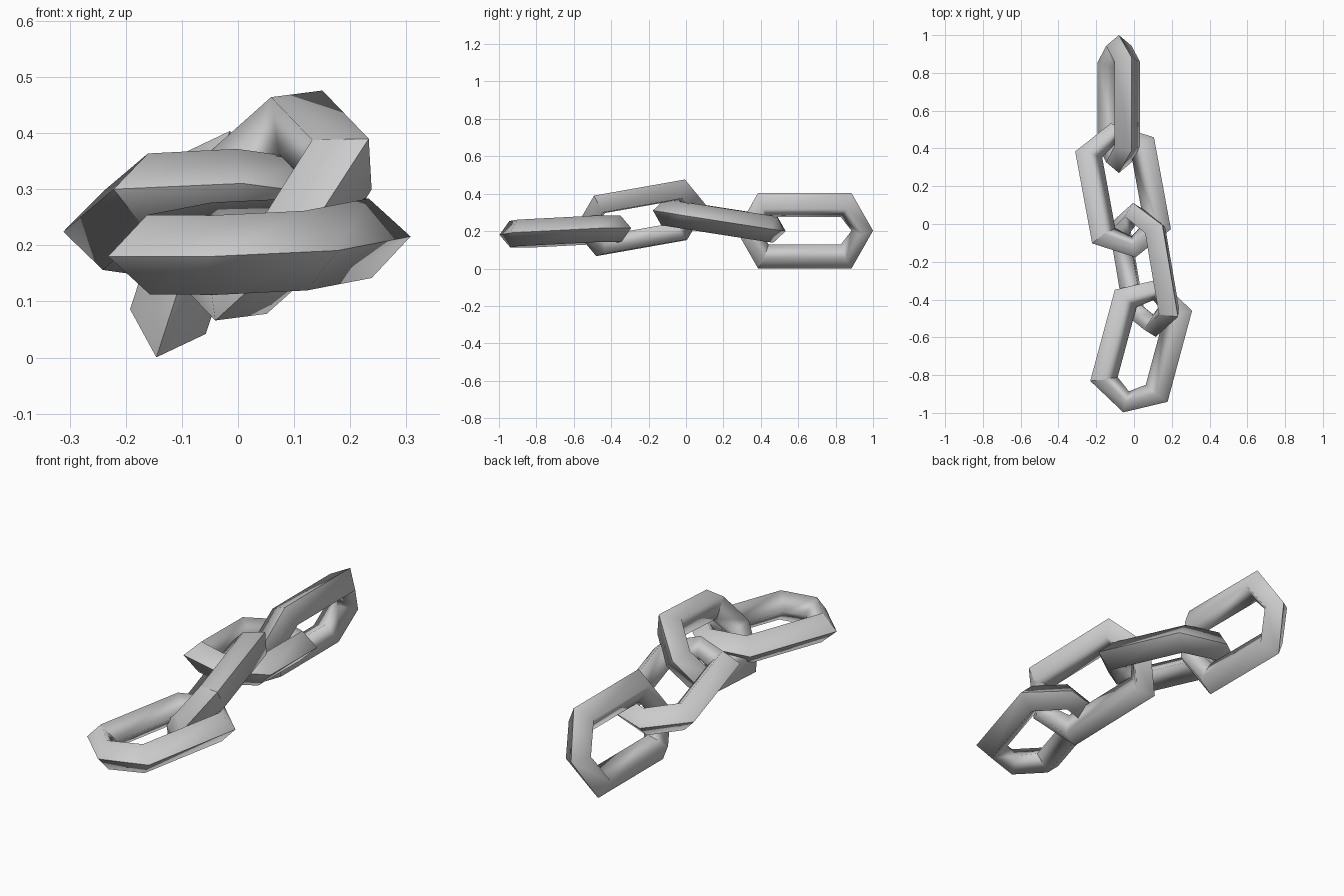
import bpy, bmesh
from mathutils import Vector, Matrix

cube = bpy.data.objects.get("Cube")
if cube:
    bpy.data.objects.remove(cube, do_unlink=True)

steel = bpy.data.materials.new("steel_grey")
steel.use_nodes = True
GREY = (0.6, 0.6, 0.6, 1)
steel.diffuse_color = GREY
steel.node_tree.nodes["Principled BSDF"].inputs["Base Color"].default_value = GREY

# Link shape: outer, middle and inner hexagons as (corner length, tip length, half width)
OUTER, MIDDLE, INNER = (0.25, 0.365, 0.212), (0.222, 0.308, 0.145), (0.193, 0.25, 0.077)
HALF_THICK = 0.071


def hexagon(corner, tip, width, height):
    """Six points, starting at the corner where the ring seam sits."""
    return [Vector((l, w, height)) for l, w in (
        (-corner, -width), (corner, -width), (tip, 0),
        (corner, width), (-corner, width), (-tip, 0))]


def make_link(name, centre, along, across):
    """A six-sided link with a diamond section, creased on its outer rim."""
    along = Vector(along).normalized()
    normal = along.cross(Vector(across)).normalized()
    across = normal.cross(along)
    frame = Matrix((along, across, normal)).transposed()
    bm = bmesh.new()
    loops = [[bm.verts.new(frame @ p + Vector(centre)) for p in hexagon(*size, h)]
             for size, h in ((OUTER, 0), (MIDDLE, HALF_THICK),
                             (INNER, 0), (MIDDLE, -HALF_THICK))]
    for k in range(4):
        a, b = loops[k], loops[(k + 1) % 4]
        for i in range(6):
            j = (i + 1) % 6
            bm.faces.new((a[i], a[j], b[j], b[i])).smooth = True
    bmesh.ops.recalc_face_normals(bm, faces=bm.faces[:])
    # Crease the outer rim and the one seam ring
    for i in range(6):
        bm.edges.get((loops[0][i], loops[0][(i + 1) % 6])).smooth = False
    for k in range(4):
        bm.edges.get((loops[k][0], loops[(k + 1) % 4][0])).smooth = False
    mesh = bpy.data.meshes.new(name)
    bm.to_mesh(mesh)
    bm.free()
    mesh.materials.append(steel)
    obj = bpy.data.objects.new(name, mesh)
    bpy.context.collection.objects.link(obj)


# Chain from front to back: centre, length direction, width direction
make_link("front_link", (0.038, -0.645, 0.198), (0.26, 0.966, 0.05), (0.395, -0.11, 0.01))
make_link("front_middle_link", (0.055, -0.243, 0.271), (-0.17, 1, 0.177), (-0.27, 0.01, -0.32))
make_link("back_middle_link", (-0.058, 0.178, 0.255), (-0.13, 0.705, -0.11), (0.4, 0.08, -0.015))
make_link("back_link", (-0.08, 0.635, 0.202), (0, 1, 0), (0.13, 0, 0.4))
